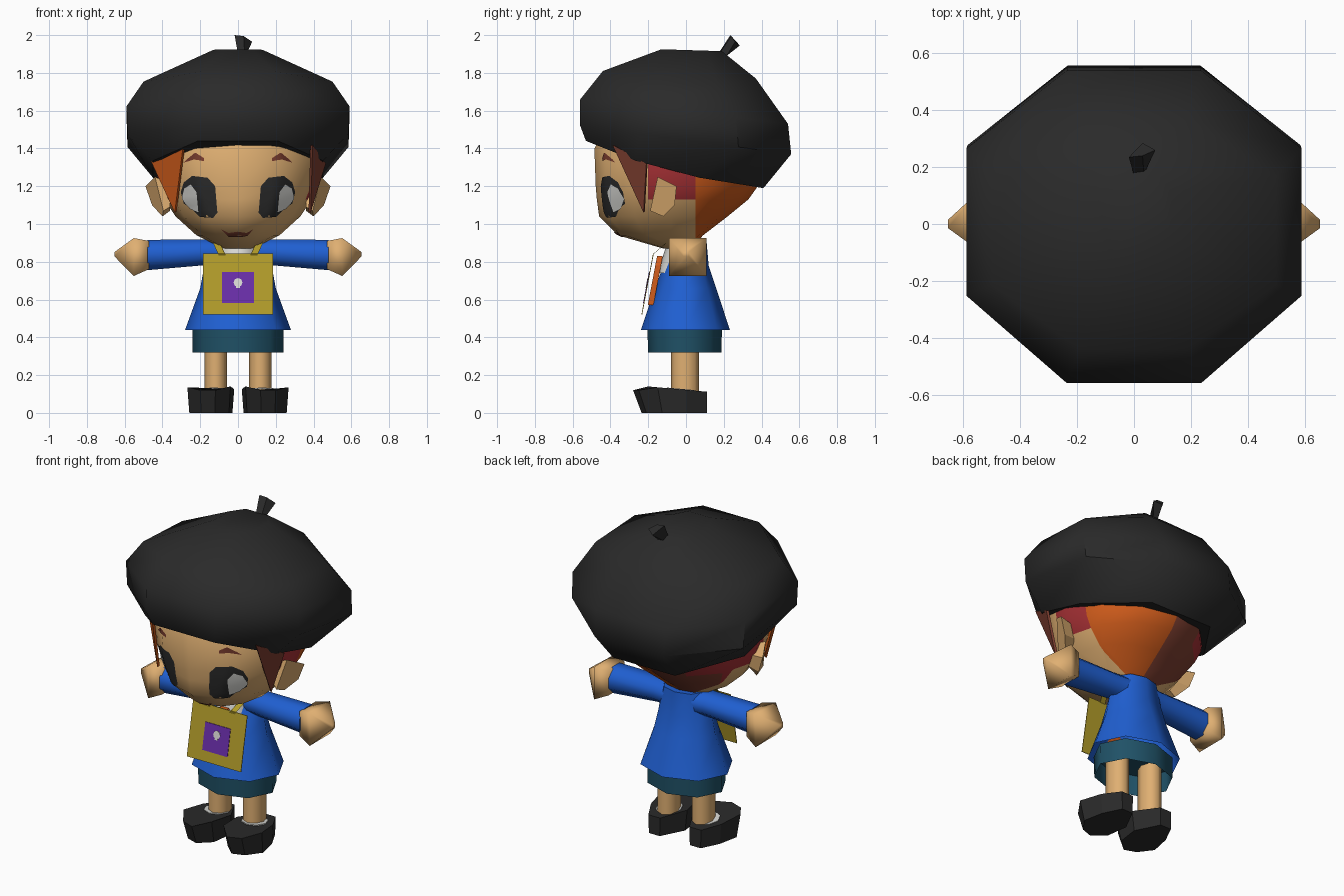
import bpy, bmesh, math
from mathutils import Vector
from mathutils.bvhtree import BVHTree

if "Cube" in bpy.data.objects:
    bpy.data.objects.remove(bpy.data.objects["Cube"])

COLORS = {
    "black": (.023, .023, .023), "skin": (.74, .43, .168), "blue": (.014, .115, .64),
    "teal": (.014, .083, .135), "mustard": (.45, .335, .023), "purple": (.145, .028, .40),
    "orange": (.62, .105, .011), "red": (.38, .03, .035), "white": (.7, .7, .67),
    "brown": (.21, .05, .03)}
MATS = {}
for key, c in COLORS.items():
    MATS[key] = bpy.data.materials.new(key)
    MATS[key].diffuse_color = (*c, 1)


def finish(name, bm, colors, smooth=None, recalc=True):
    if recalc:
        bmesh.ops.recalc_face_normals(bm, faces=bm.faces)
    me = bpy.data.meshes.new(name)
    bm.to_mesh(me)
    bm.free()
    ob = bpy.data.objects.new(name, me)
    bpy.context.collection.objects.link(ob)
    for c in colors:
        me.materials.append(MATS[c])
    if smooth:
        bpy.ops.object.select_all(action='DESELECT')
        ob.select_set(True)
        bpy.context.view_layer.objects.active = ob
        bpy.ops.object.shade_smooth_by_angle(angle=math.radians(smooth))
    return ob


def loft_mesh(rings, cap_start=True, cap_end=True):
    bm = bmesh.new()
    vs = [[bm.verts.new(p) for p in r] for r in rings]
    n = len(vs[0])
    for a, b in zip(vs, vs[1:]):
        for i in range(n):
            j = (i + 1) % n
            bm.faces.new((a[i], a[j], b[j], b[i]))
    if cap_start:
        bm.faces.new(vs[0][::-1])
    if cap_end:
        bm.faces.new(vs[-1])
    return bm


def loft(name, rings, color, smooth=None, caps=(True, True)):
    return finish(name, loft_mesh(rings, *caps), [color], smooth)


def oval(z, w, yf, yb, n=12, yc=None):
    """Horizontal ring with separate front and back depth."""
    yc = (yf + yb) / 2 if yc is None else yc
    pts = []
    for i in range(n):
        a = 2 * math.pi * i / n
        c = -math.cos(a)
        pts.append((w * math.sin(a), yc + (c * (yb - yc) if c > 0 else c * (yc - yf)), z))
    return pts


def x_ring(x, z, ry, rz, n=8, y=0):
    return [(x, y + ry * math.cos(2 * math.pi * (i + .5) / n),
             z + rz * math.sin(2 * math.pi * (i + .5) / n)) for i in range(n)]


# Beret: tilted octagonal rings
def beret_ring(yf, zf, yb, zb, w, k=.4, sag=0, t1=.75):
    prof = [(k, 0), (1, .28), (1, t1), (k, 1), (-k, 1), (-1, t1), (-1, .28), (-k, 0)]
    return [(w * x, yf + (yb - yf) * t, zf + (zb - zf) * t - sag * (abs(x) == 1))
            for x, t in prof]


loft("beret", [beret_ring(-.53, 1.44, .41, 1.19, .45, .47, .035, .64),
               beret_ring(-.56, 1.52, .557, 1.37, .585),
               beret_ring(-.56, 1.66, .54, 1.53, .59),
               beret_ring(-.44, 1.81, .37, 1.77, .50, .38, .045),
               beret_ring(-.13, 1.925, .19, 1.915, .13, .6)], "black", 50)
# Beret stem: flared four-sided stub leaning back
loft("beret_stem", [[(.0, .17, 1.9), (.035, .175, 1.9), (.04, .215, 1.89), (.005, .21, 1.89)],
                    [(-.018, .235, 2.0), (.03, .24, 1.995), (.075, .26, 1.965), (.03, .285, 1.945)]],
     "black")

# Head with hair coloured by position
bm = loft_mesh([oval(z, w, f, b, 12, yc) for z, w, f, b, yc in (
    (.87, .08, -.12, .03, -.04), (.94, .22, -.36, .09, -.08), (1.04, .33, -.46, .22, -.08),
    (1.13, .39, -.472, .33, -.08), (1.2, .42, -.478, .38, -.08),
    (1.4, .45, -.485, .41, -.08), (1.6, .35, -.38, .3, -.08))])
for y in (.05, -.2):
    bmesh.ops.bisect_plane(bm, geom=bm.verts[:] + bm.edges[:] + bm.faces[:],
                           plane_co=(0, y, 0), plane_no=(0, 1, 0))
for f in bm.faces:
    c = f.calc_center_median()
    if c.y > .05:
        f.material_index = 2 if c.x < -.26 else 3 if c.x < -.01 else 1
    elif c.y > -.2 and c.z > 1.13:
        f.material_index = 2
bmesh.ops.recalc_face_normals(bm, faces=bm.faces)
head_tree = BVHTree.FromBMesh(bm)
finish("head", bm, ["skin", "orange", "red", "brown"], 60)


# Painted face details wrapped onto the head
def decal(name, pts, color, off=.004, mirror=False):
    bm = bmesh.new()
    for s in ((1, -1) if mirror else (1,)):
        bm.faces.new([bm.verts.new((s * x, 0, z)) for x, z in pts])
    for axis, lo, hi in ((0, -.4, .4), (2, .9, 1.4)):
        for i in range(int((hi - lo) / .025) + 1):
            co, no = [0, 0, 0], [0, 0, 0]
            co[axis], no[axis] = lo + i * .025, 1
            bmesh.ops.bisect_plane(bm, geom=bm.verts[:] + bm.edges[:] + bm.faces[:],
                                   plane_co=co, plane_no=no)
    bmesh.ops.triangulate(bm, faces=bm.faces)
    for v in bm.verts:
        hit, nor, _, _ = head_tree.ray_cast(Vector((v.co.x, -2, v.co.z)), Vector((0, 1, 0)))
        if hit:
            v.co = hit + nor * off
    for f in bm.faces:
        f.normal_update()
        if f.normal.y > 0:
            f.normal_flip()
    finish(name, bm, [color], 60, recalc=False)


decal("eyes", [(-.285, 1.22), (-.24, 1.255), (-.16, 1.245), (-.12, 1.2), (-.108, 1.06),
               (-.13, 1.035), (-.2, 1.04), (-.24, 1.08), (-.285, 1.11), (-.3, 1.17)],
      "black", mirror=True)
decal("eye_highlights", [(-.293, 1.135), (-.28, 1.19), (-.245, 1.21), (-.215, 1.17),
                         (-.205, 1.065), (-.25, 1.082)], "white", .007, True)
decal("eyebrows", [(-.285, 1.325), (-.265, 1.345), (-.225, 1.378), (-.18, 1.35),
                   (-.18, 1.333), (-.23, 1.342)], "brown", mirror=True)
decal("mouth", [(-.09, .975), (-.05, .955), (0, .962), (.045, .955), (.08, .975),
                (.05, .94), (.01, .934), (-.05, .936)], "brown")

# Ears: shallow flared five-sided cups, then front hair locks
EAR = [(.44, -.15, 1.25), (.49, -.05, 1.2), (.455, -.06, 1.1), (.40, -.12, 1.04), (.395, -.19, 1.07)]
for s, side in ((-1, "left"), (1, "right")):
    loft(side + "_ear", [[(s * .36, -.12 + (y + .12) * .7, 1.14 + (z - 1.14) * .7) for _, y, z in EAR],
                         [(s * x, y, z) for x, y, z in EAR]], "skin")


def lock(name, pts, color):
    cen = Vector((0, 0, 1.25))
    inner = [Vector(p) + (cen - Vector(p)) * .03 for p in pts]
    loft(name, [inner, pts], color)


lock("left_lock", [(-.285, -.44, 1.455), (-.46, -.22, 1.33), (-.335, -.31, 1.06)], "orange")
lock("right_lock", [(.395, -.39, 1.42), (.465, -.21, 1.32), (.385, -.225, 1.06)], "brown")

# Body: neck, collar, jacket, skirt
loft("neck", [oval(.8, .06, -.06, .06, 8), oval(.93, .06, -.06, .06, 8)], "skin")
loft("collar", [oval(.74, .11, -.15, .08, 8), oval(.9, .11, -.10, .08, 8)], "white", 60)
loft("jacket", [oval(.44, .28, -.238, .232, 8), oval(.66, .2, -.165, .16, 8),
                oval(.78, .178, -.12, .12, 8), oval(.918, .13, -.06, .108, 8)],
     "blue", 60, (False, True))
loft("skirt", [oval(.32, .24, -.2, .188, 8), oval(.45, .242, -.205, .19, 8)],
     "teal", 60, (False, True))

# Limbs, mirrored
SHOE = [(.1, .11), (.18, .11), (.24, 0), (.268, -.15), (.2, -.25), (.12, -.28), (.04, -.2), (.02, -.04)]
for s, side in ((-1, "left"), (1, "right")):
    loft(side + "_sleeve", [x_ring(s * .07, .848, .085, .073, 8, .01), x_ring(s * .17, .85, .085, .073),
                            x_ring(s * .48, .836, .09, .087)], "blue", 60)
    loft(side + "_hand", [x_ring(s * .47, .836, .11, .105, 4, .005),
                          x_ring(s * .552, .825, .14, .142, 4, .01),
                          x_ring(s * .655, .84, .02, .015, 4)], "skin", 85)
    leg = [oval(z, .06, -.08, .07, 8) for z in (.1, .42)]
    loft(side + "_leg", [[(x + s * .118, y, z) for x, y, z in r] for r in leg], "skin", 60)
    top = [(s * x, y, .122 - .09 * y if y > -.21 else .12) for x, y in SHOE]
    sole = [(s * (.14 + (x - .14) * .92), y if y > 0 else y * .84, 0) for x, y in SHOE]
    loft(side + "_shoe", [sole, top], "black")
    sock = [(s * .128 + .075 * math.sin(i * math.pi / 4), -.02 + .08 * math.cos(i * math.pi / 4))
            for i in range(8)]
    loft(side + "_sock", [[(x, y, z - .09 * y) for x, y in sock] for z in (.118, .125)], "white")


# Hanging bag: thin tilted card with square patch and dot
def card(name, pts, color, lift, thick):
    def place(x, z, d):
        return (x, -.232 + (z - .52) * .19 - d, z)
    loft(name, [[place(x, z, d) for x, z in pts] for d in (lift, lift + thick)], color)


def rect(x, z0, z1):
    return [(-x, z0), (x, z0), (x, z1), (-x, z1)]


card("bag", rect(.185, .52, .845), "mustard", 0, .004)
card("bag_patch", rect(.086, .583, .745), "purple", .004, .003)
card("patch_dot", [(.024 * math.cos(i * math.pi / 4), .69 + .024 * math.sin(i * math.pi / 4))
                   for i in range(8)], "white", .007, .002)
card("patch_stalk", rect(.01, .66, .68), "white", .007, .002)
# Scarf strip behind the bag and the straps
card("scarf", [(-.06, .57), (.06, .57), (.05, .78), (.025, .83), (-.025, .83), (-.05, .78)],
     "orange", -.05, .03)
for s, side in ((-1, "left"), (1, "right")):
    a, b = Vector((s * .085, -.172, .84)), Vector((s * .125, -.075, .925))
    w, t = Vector((.018, 0, 0)), Vector((0, -.006, -.003))
    loft(side + "_strap", [[p - w, p + w, p + w + t, p - w + t] for p in (a, b)], "mustard")

for m in bpy.data.materials:
    if m.users and not m.is_grease_pencil:
        m.use_nodes = True
        m.node_tree.nodes["Principled BSDF"].inputs["Base Color"].default_value = m.diffuse_color
